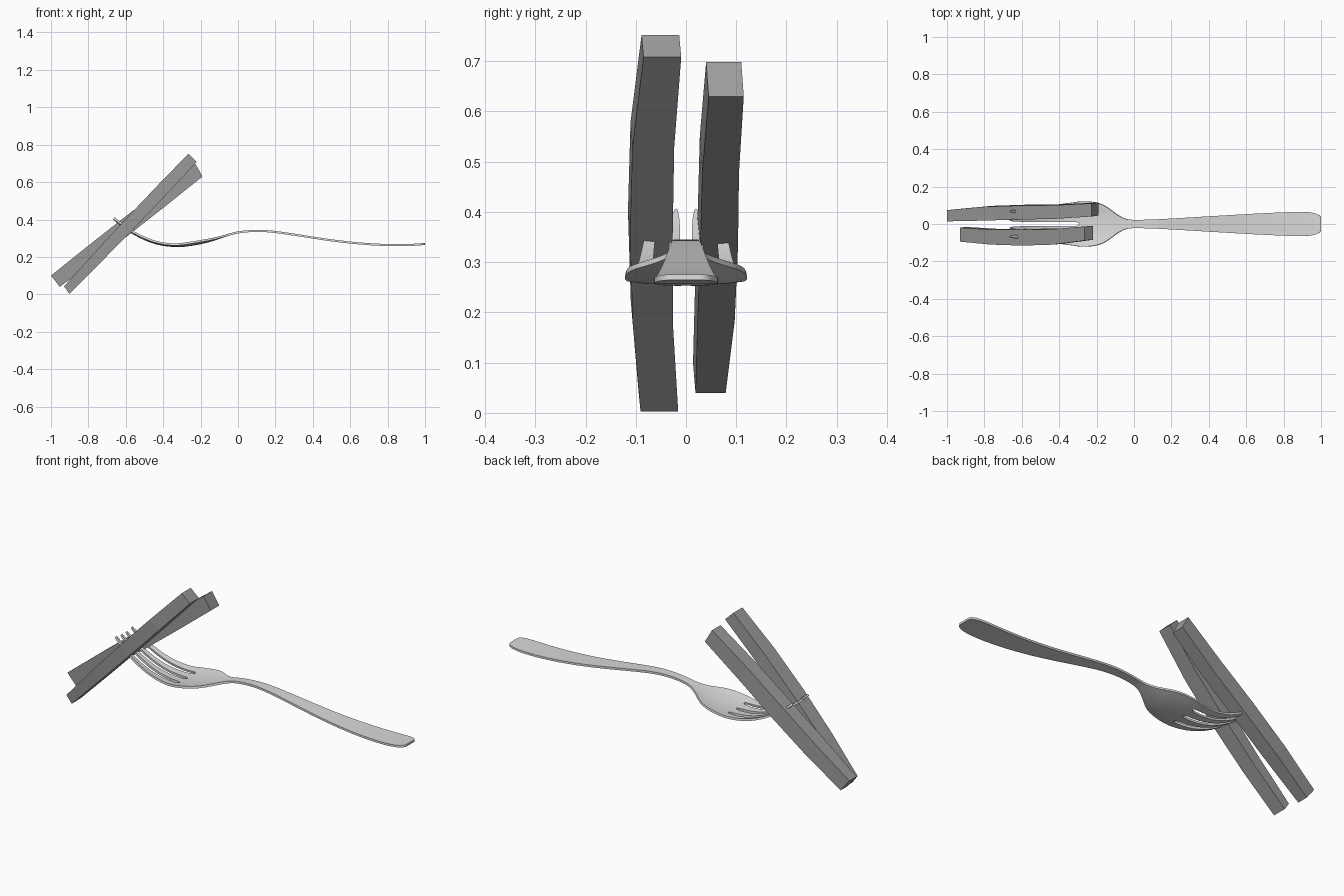
import bpy
import bmesh
import math
from mathutils import Vector

cube = bpy.data.objects.get("Cube")
if cube:
    bpy.data.objects.remove(cube, do_unlink=True)


def make_material(name, value):
    mat = bpy.data.materials.new(name)
    mat.use_nodes = True
    colour = (value, value, value, 1)
    mat.diffuse_color = colour
    mat.node_tree.nodes["Principled BSDF"].inputs["Base Color"].default_value = colour
    return mat


def make_object(name, bm, mat):
    bmesh.ops.recalc_face_normals(bm, faces=bm.faces)
    mesh = bpy.data.meshes.new(name)
    bm.to_mesh(mesh)
    bm.free()
    mesh.materials.append(mat)
    obj = bpy.data.objects.new(name, mesh)
    bpy.context.collection.objects.link(obj)
    return obj


metal = make_material("light grey metal", 0.7)
stick_grey = make_material("dark grey", 0.33)

# Fork body: x, height, half width, dish depth
body = [
    (1.0, .27, .04, 0), (.975, .267, .06, 0), (.9, .262, .066, 0),
    (.75, .263, .061, 0), (.55, .28, .05, 0), (.35, .311, .038, 0),
    (.2, .335, .029, 0), (.1, .342, .024, 0), (0, .333, .021, 0),
    (-.05, .319, .025, 0), (-.1, .301, .056, .003), (-.15, .285, .098, .008),
    (-.2, .273, .116, .012), (-.25, .264, .121, .012), (-.29, .259, .121, .012),
]
# Tines: x, height, outer tine centre, inner tine centre, tine half width
tines = [
    (-.33, .257, .094, .031, .02), (-.4, .262, .088, .029, .017),
    (-.48, .283, .081, .026, .014), (-.57, .329, .074, .023, .011),
    (-.63, .373, .068, .021, .009), (-.665, .403, .066, .02, .004),
]

rows = [(x, z, w * .8125, w * .27, w * .1875, d) for x, z, w, d in body]
rows += [(x, z, o, i, h, .008) for x, z, o, i, h in tines]

bm = bmesh.new()
grid = []
for x, z, outer, inner, half, dish in rows:
    edge = outer + half
    ys = [c + s * half for c in (-outer, -inner, inner, outer) for s in (-1, 1)]
    grid.append([bm.verts.new((x, y, z + dish * (y / edge) ** 2)) for y in ys])
for r in range(len(grid) - 1):
    for c in range(7):
        # Leave the three slots open beyond the bowl
        if r >= len(body) - 1 and c % 2:
            continue
        a, b = grid[r], grid[r + 1]
        bm.faces.new((a[c], a[c + 1], b[c + 1], b[c]))
fork = make_object("fork", bm, metal)
smooth = fork.modifiers.new("smooth outline", 'SUBSURF')
smooth.levels = smooth.render_levels = 2
thick = fork.modifiers.new("thickness", 'SOLIDIFY')
thick.thickness = .011
thick.offset = 0

bpy.ops.object.select_all(action='DESELECT')
fork.select_set(True)
bpy.context.view_layer.objects.active = fork
bpy.ops.object.modifier_apply(modifier=smooth.name)
bpy.ops.object.modifier_apply(modifier=thick.name)
bpy.ops.object.shade_smooth_by_angle(angle=math.radians(40))


# Bowed square sticks speared on the tines
def make_stick(name, start, end, centres, widths, skew):
    """start and end hold the (x, z) of the upper and lower edge."""
    bm = bmesh.new()
    rings = []
    count = len(centres) - 1
    for k, (centre, width) in enumerate(zip(centres, widths)):
        t = k / count
        upper = Vector(start[0]).lerp(Vector(end[0]), t)
        lower = Vector(start[1]).lerp(Vector(end[1]), t)
        bulge = (upper - lower).normalized() * .006 * math.sin(math.pi * t)
        ring = []
        for p, s, shift in ((upper + bulge, (-1, 1), skew), (lower - bulge, (1, -1), 0)):
            for side in s:
                ring.append(bm.verts.new((p.x, centre + side * width / 2 + shift, p.y)))
        rings.append(ring)
    for a, b in zip(rings, rings[1:]):
        for i in range(4):
            j = (i + 1) % 4
            bm.faces.new((a[i], a[j], b[j], b[i]))
    bm.faces.new(rings[0])
    bm.faces.new(rings[-1])
    return make_object(name, bm, stick_grey)


make_stick("right_stick",
           ((-.93, .043), (-.902, .003)), ((-.265, .752), (-.22, .708)),
           (-.053, -.066, -.069, -.065, -.047), (.075, .08, .085, .083, .075), -.004)
make_stick("left_stick",
           ((-1.0, .1), (-.953, .04)), ((-.228, .698), (-.19, .63)),
           (.049, .06, .066, .069, .08), (.06, .074, .075, .073, .07), -.005)
